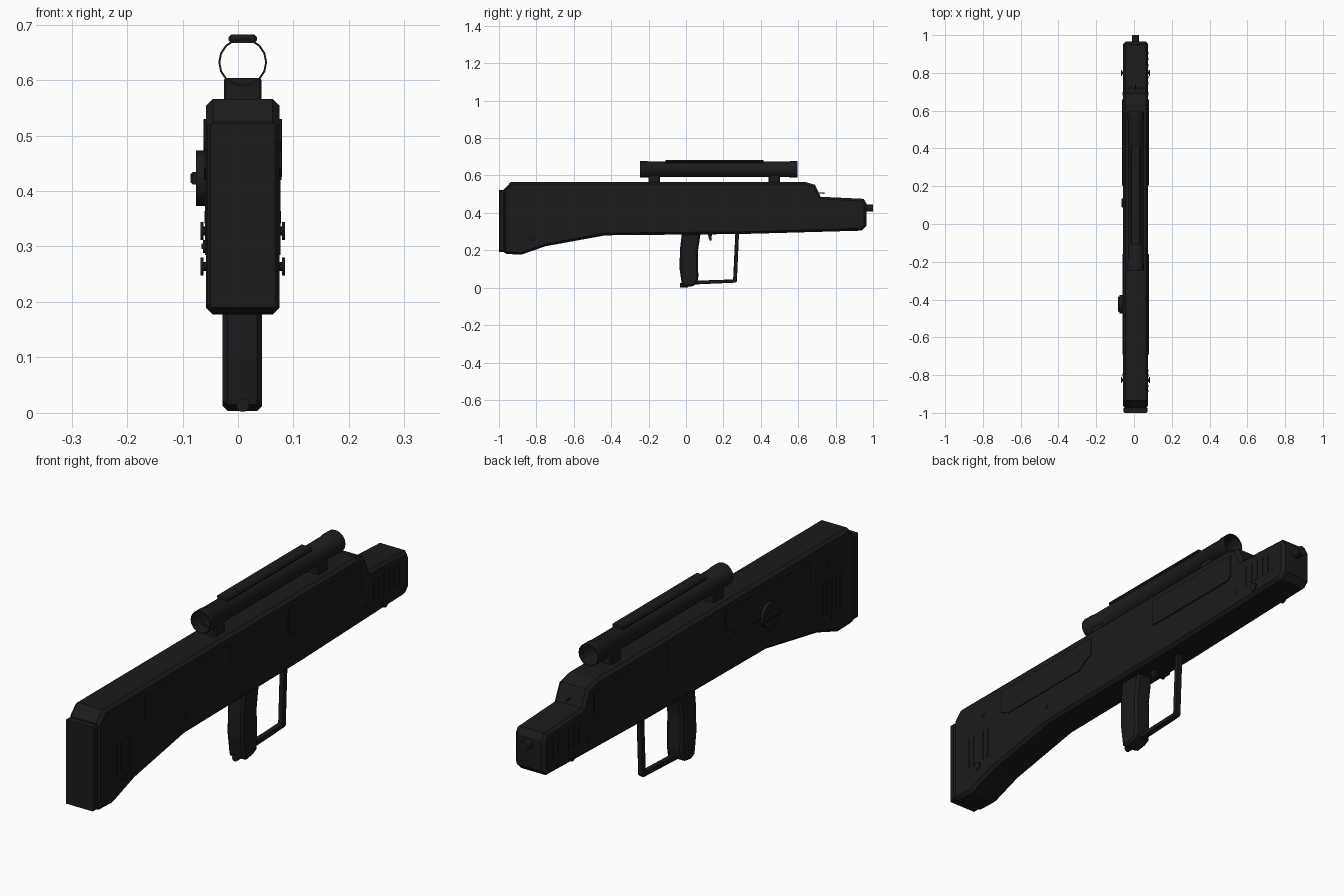
import bpy, bmesh
from math import pi
from mathutils import Matrix, Vector

if "Cube" in bpy.data.objects:
    bpy.data.objects.remove(bpy.data.objects["Cube"])

CX = 0.0085            # centre plane of the body
L, R = -0.0575, 0.0745  # left and right side faces

mat = bpy.data.materials.new("black_polymer")
mat.diffuse_color = (0.011, 0.011, 0.012, 1)
mat.use_nodes = True
mat.node_tree.nodes["Principled BSDF"].inputs["Base Color"].default_value = mat.diffuse_color


def finish(bm, name, smooth=False):
    bmesh.ops.recalc_face_normals(bm, faces=bm.faces)
    me = bpy.data.meshes.new(name)
    bm.to_mesh(me)
    bm.free()
    ob = bpy.data.objects.new(name, me)
    bpy.context.collection.objects.link(ob)
    me.materials.append(mat)
    if smooth:
        bpy.ops.object.select_all(action='DESELECT')
        bpy.context.view_layer.objects.active = ob
        ob.select_set(True)
        bpy.ops.object.shade_smooth_by_angle(angle=0.6)
    return ob


def slab(name, pts, x0, x1, bevel=0.0):
    """Side profile of (y, z) points extruded across x, with chamfered rims."""
    bm = bmesh.new()
    face = bm.faces.new([bm.verts.new((x0, y, z)) for y, z in pts])
    out = bmesh.ops.extrude_face_region(bm, geom=[face])
    vs = [v for v in out["geom"] if isinstance(v, bmesh.types.BMVert)]
    bmesh.ops.translate(bm, verts=vs, vec=(x1 - x0, 0, 0))
    if bevel:
        rim = [e for e in bm.edges if abs(e.verts[0].co.x - e.verts[1].co.x) < 1e-6]
        bmesh.ops.bevel(bm, geom=rim, offset=bevel, segments=1, affect='EDGES')
    return finish(bm, name)


def box(name, x, y, z, bevel=0.0):
    return slab(name, [(y[0], z[0]), (y[1], z[0]), (y[1], z[1]), (y[0], z[1])], x[0], x[1], bevel)


def cyl(name, a, b, r, n=16):
    a, b = Vector(a), Vector(b)
    bm = bmesh.new()
    q = (b - a).to_track_quat('Z', 'Y').to_matrix().to_4x4()
    bmesh.ops.create_cone(bm, cap_ends=True, segments=n, radius1=r, radius2=r,
                          depth=(b - a).length, matrix=Matrix.Translation((a + b) / 2) @ q)
    return finish(bm, name, True)


def lathe_y(name, prof, cz, n=16):
    """Closed (radius, y) profile spun around the scope axis."""
    bm = bmesh.new()
    vs = [bm.verts.new((CX, y, cz + r)) for r, y in prof]
    es = [bm.edges.new((vs[i], vs[(i + 1) % len(vs)])) for i in range(len(vs))]
    bmesh.ops.spin(bm, geom=vs + es, cent=(CX, 0, cz), axis=(0, 1, 0), angle=2 * pi, steps=n)
    bmesh.ops.remove_doubles(bm, verts=bm.verts, dist=1e-5)
    return finish(bm, name, True)


# Main body and butt pad
slab("body", [(-0.975, 0.19), (-0.96, 0.18), (-0.88, 0.177), (-0.75, 0.222), (-0.43, 0.28),
              (0.3, 0.287), (0.94, 0.305), (0.965, 0.33), (0.965, 0.45), (0.95, 0.475),
              (0.72, 0.486), (0.69, 0.55), (0.635, 0.566), (-0.935, 0.566), (-0.975, 0.525)],
     L, R, 0.012)
box("butt_pad", (L + 0.002, R - 0.002), (-1.0, -0.97), (0.19, 0.522), 0.006)
cyl("muzzle", (CX, 0.95, 0.425), (CX, 1.0, 0.425), 0.019)

# Side details, repeated on both faces
for side, face, s in (("left", L, -1), ("right", R, 1)):
    def out(d):
        return face - s * 0.004, face + s * d

    slab("rear_panel_" + side, [(-0.69, 0.44), (-0.65, 0.42), (-0.23, 0.42), (-0.19, 0.45),
                                (-0.16, 0.46), (-0.16, 0.53), (-0.69, 0.53)], *out(0.004))
    slab("front_panel_" + side, [(0.205, 0.425), (0.64, 0.425), (0.66, 0.44), (0.66, 0.53),
                                 (0.205, 0.53)], *out(0.005))
    for i in range(5):
        y = -0.89 + i * 0.027
        box(f"rear_vent_{side}_{i}", out(0.002), (y, y + 0.011), (0.285, 0.41))
    for i in range(6):
        y = 0.738 + i * 0.032
        box(f"front_vent_{side}_{i}", out(0.002), (y, y + 0.013), (0.36, 0.44))
    for i, (y, z) in enumerate([(-0.8, 0.48), (-0.17, 0.48), (-0.43, 0.35), (0.69, 0.355)]):
        cyl(f"screw_{side}_{i}", (out(0)[0], y, z), (face + s * 0.003, y, z), 0.009, 10)
    for i, (y, z) in enumerate([(-0.825, 0.264), (0.8, 0.328)]):
        cyl(f"sling_post_{side}_{i}", (out(0)[0], y, z), (face + s * 0.006, y, z), 0.008, 10)
        cyl(f"sling_stud_{side}_{i}", (face + s * 0.005, y, z), (face + s * 0.01, y, z), 0.016, 14)

# Dial and selector on the left side
cyl("dial", (L + 0.004, -0.425, 0.423), (L - 0.018, -0.425, 0.423), 0.05, 20)
box("dial_bar", (L - 0.028, L), (-0.465, -0.385), (0.412, 0.434), 0.004)
cyl("selector", (L + 0.004, 0.1, 0.3), (L - 0.006, 0.1, 0.3), 0.012)
box("selector_lever", (L - 0.008, L - 0.002), (0.09, 0.135), (0.295, 0.305))

# Grip, trigger and guard
slab("grip", [(-0.022, 0.29), (-0.033, 0.2), (-0.034, 0.1), (-0.022, 0.015), (0.0, 0.003),
              (0.035, 0.008), (0.06, 0.022), (0.066, 0.06), (0.063, 0.19), (0.078, 0.29)],
     CX - 0.036, CX + 0.035, 0.009)
cyl("grip_bottom_peg", (CX, -0.032, 0.014), (CX, 0.01, 0.014), 0.012)
slab("trigger", [(0.115, 0.29), (0.122, 0.265), (0.128, 0.25), (0.138, 0.255), (0.136, 0.27),
                 (0.142, 0.29)], CX - 0.008, CX + 0.008)
slab("trigger_guard", [(0.04, 0.017), (0.265, 0.027), (0.272, 0.034), (0.284, 0.3), (0.264, 0.3),
                       (0.252, 0.044), (0.04, 0.037)], CX - 0.011, CX + 0.011, 0.002)

# Open scope tube, mounts and top rail
lathe_y("scope_tube", [(0.0405, -0.245), (0.044, -0.245), (0.044, -0.205), (0.0415, -0.2),
                       (0.0415, 0.55), (0.044, 0.555), (0.044, 0.595), (0.0405, 0.595)], 0.632)
for i, y in enumerate((-0.17, 0.472)):
    box(f"scope_mount_{i}", (CX - 0.034, CX + 0.034), (y - 0.03, y + 0.03), (0.555, 0.604), 0.004)
box("scope_rail", (CX - 0.026, CX + 0.026), (-0.11, 0.415), (0.667, 0.682), 0.005)

# Thin front sight pin
cyl("front_sight_pin", (CX, 0.69, 0.508), (CX, 0.74, 0.505), 0.003, 6)
